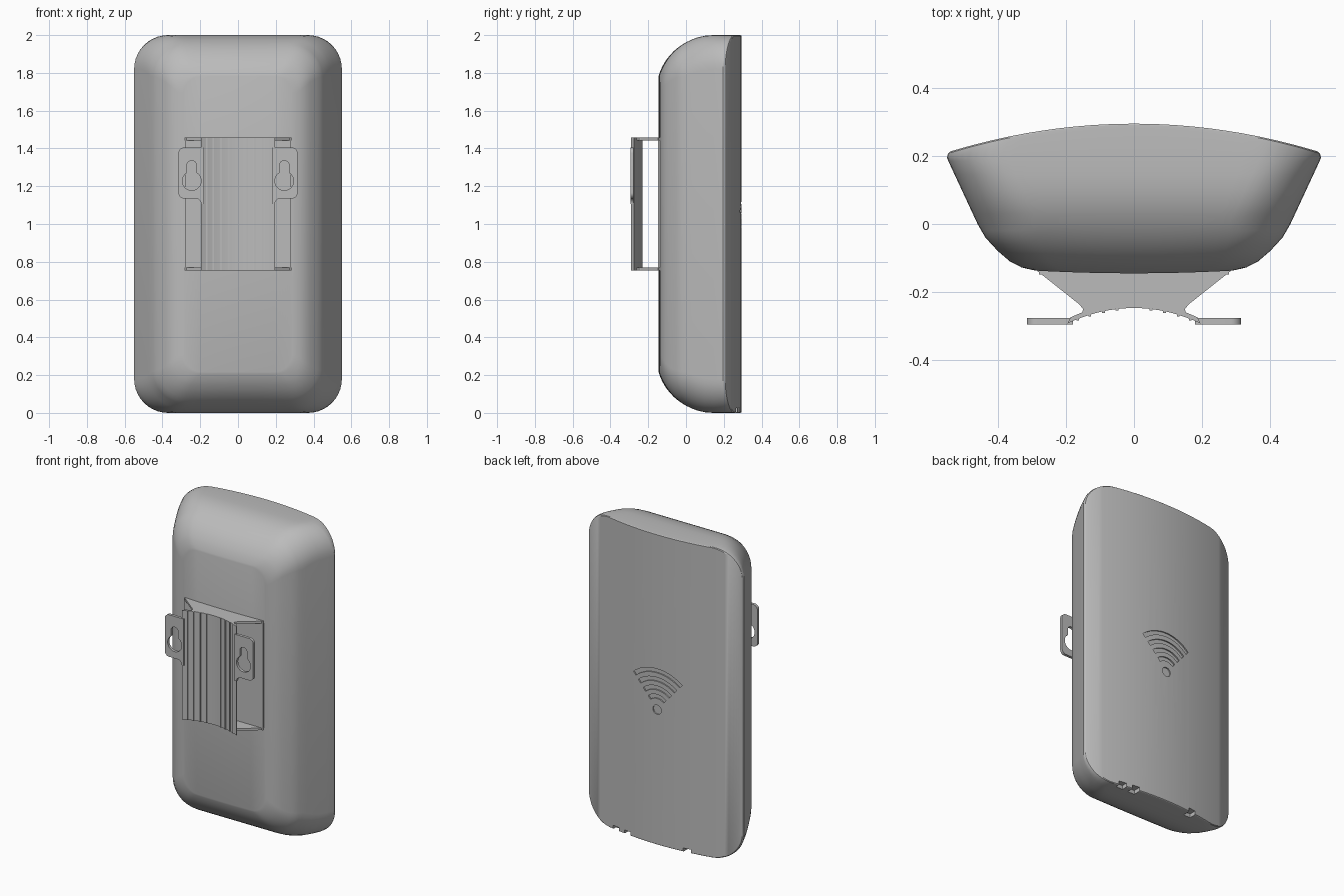
import bpy, bmesh
from math import sin, cos, pi, sqrt, radians

cube = bpy.data.objects.get("Cube")
if cube:
    bpy.data.objects.remove(cube)

grey = bpy.data.materials.new("plain grey")
grey.use_nodes = True
COLOR = (0.5, 0.5, 0.5, 1)
grey.diffuse_color = COLOR
grey.node_tree.nodes["Principled BSDF"].inputs["Base Color"].default_value = COLOR


def finish(name, bm):
    bmesh.ops.recalc_face_normals(bm, faces=bm.faces)
    mesh = bpy.data.meshes.new(name)
    bm.to_mesh(mesh)
    bm.free()
    mesh.materials.append(grey)
    ob = bpy.data.objects.new(name, mesh)
    bpy.context.collection.objects.link(ob)
    return ob


def activate(ob):
    bpy.ops.object.select_all(action='DESELECT')
    ob.select_set(True)
    bpy.context.view_layer.objects.active = ob


def smooth(ob, angle=30):
    activate(ob)
    bpy.ops.object.shade_smooth_by_angle(angle=radians(angle))


def cut(ob, cutters):
    activate(ob)
    for c in cutters:
        mod = ob.modifiers.new("cut", 'BOOLEAN')
        mod.operation, mod.solver, mod.object = 'DIFFERENCE', 'EXACT', c
        bpy.ops.object.modifier_apply(modifier=mod.name)
        bpy.data.objects.remove(c)


def strip(name, lower, upper):
    """Closed solid between two matching outlines."""
    bm = bmesh.new()
    a = [bm.verts.new(p) for p in lower]
    b = [bm.verts.new(p) for p in upper]
    n = len(a)
    bm.faces.new(a)
    bm.faces.new(b)
    for i in range(n):
        j = (i + 1) % n
        bm.faces.new((a[i], a[j], b[j], b[i]))
    return finish(name, bm)


def prism_z(name, pts, z0, z1):
    return strip(name, [(x, y, z0) for x, y in pts], [(x, y, z1) for x, y in pts])


def prism_y(name, pts, y0, y1):
    return strip(name, [(x, y0, z) for x, z in pts], [(x, y1, z) for x, z in pts])


def box(name, x0, x1, y0, y1, z0, z1):
    return prism_z(name, [(x0, y0), (x1, y0), (x1, y1), (x0, y1)], z0, z1)


def arc(cx, cy, r, a0, a1, n=8):
    return [(cx + r * cos(radians(a0 + (a1 - a0) * i / n)),
             cy + r * sin(radians(a0 + (a1 - a0) * i / n))) for i in range(n + 1)]


def back(x):
    return 0.295 - 0.28 * x * x


# Housing: rounded rectangles lofted from the front to the domed back
WIDTHS = [(-0.137, 0.29), (-0.128, 0.33), (-0.11, 0.365), (-0.08, 0.4),
          (-0.04, 0.437), (0, 0.46), (0.185, 0.546)]


def half_width(y):
    for (y0, w0), (y1, w1) in zip(WIDTHS, WIDTHS[1:]):
        if y <= y1:
            return w0 + (w1 - w0) * (y - y0) / (y1 - y0)


def half_outline(w, h, r):
    """Upper half of a rounded rectangle, from -x to +x."""
    left = arc(-w + r, h - r, r, 180, 90, 10)
    right = arc(w - r, h - r, r, 90, 0, 10)
    mid = [((w - r) * (i / 8 - 1), h) for i in range(1, 16)]
    return left + mid + right


rings = []
for y in (-0.137, -0.134, -0.128, -0.119, -0.11, -0.095, -0.08, -0.06, -0.04, -0.02,
          0, 0.03, 0.06, 0.1, 0.145, 0.185):
    h = 0.71 + sqrt(0.0841 - min(0, y - 0.145) ** 2 * 0.99)
    front = max(0, -y / 0.137)
    r = 0.18 - 0.08 * front
    top = [(x, y - 0.008 * front * max(0, 1 - (x / 0.29) ** 2), z)
           for x, z in half_outline(half_width(y), h, r)]
    rings.append(top)
for w, h, drop in ((0.55, 1.0, 0.015), (0.547, 0.999, 0.004), (0.541, 0.996, 0)):
    rings.append([(x, back(x) - drop, z) for x, z in half_outline(w, h, 0.18)])

bm = bmesh.new()
loops = []
for top in rings:
    up = [bm.verts.new((x, y, 1 + z)) for x, y, z in top]
    low = [bm.verts.new((x, y, 1 - z)) for x, y, z in top]
    loops.append((up, low))
for (u0, l0), (u1, l1) in zip(loops, loops[1:]):
    a, b = u0 + l0[::-1], u1 + l1[::-1]
    for i in range(len(a)):
        j = (i + 1) % len(a)
        bm.faces.new((a[i], a[j], b[j], b[i]))
for u, l in (loops[0], loops[-1]):
    for i in range(len(u) - 1):
        bm.faces.new((u[i], u[i + 1], l[i + 1], l[i]))
housing = finish("housing", bm)

# Engraved signal symbol and the cable notches in the lower back edge
DOT_Z = 0.87


def engraver(pts):
    return strip("engraver", [(x, back(x) - 0.008, z) for x, z in pts],
                 [(x, 0.4, z) for x, z in pts])


cutters = [engraver(arc(0, DOT_Z, 0.03, 0, 345, 23))]
for r in (0.085, 0.14, 0.195, 0.25):
    cutters.append(engraver(arc(0, DOT_Z, r + 0.013, 49, 131, 16)
                            + arc(0, DOT_Z, r - 0.013, 131, 49, 16)))
for x in (-0.205, 0.22, 0.31):
    cutters.append(box("notch", x - 0.025, x + 0.025, 0.235, 0.4, -0.1, 0.025))
cut(housing, cutters)
smooth(housing)

# Pole bracket: base pad, two end webs and a curved, ribbed saddle
Z0, Z1 = 0.755, 1.457
box("bracket_base", -0.28, 0.28, -0.148, -0.12, Z0, Z1)


def saddle_y(x):
    return -0.247 - 0.045 * (x / 0.195) ** 2


xs = [0.195 * (i / 10 - 1) for i in range(21)]
outer = [(x, saddle_y(x)) for x in xs]
inner = [(x * 0.96, saddle_y(x) + 0.017) for x in reversed(xs)]
smooth(prism_z("saddle", outer + inner, Z0, Z1))
for x in (0.05, 0.09, 0.13, 0.165):
    for s in (-1, 1):
        y = saddle_y(x)
        box("saddle_rib", s * x - 0.004, s * x + 0.004, y - 0.005, y + 0.008, Z0, Z1)

side = [(0.295, -0.13), (0.16, -0.237), (0.15, -0.25), (0.152, -0.262)]
web = side + [p for p in reversed(outer) if abs(p[0]) < 0.15] + [(-x, y) for x, y in reversed(side)]
for name, z in (("lower_web", Z0), ("upper_web", Z1 - 0.014)):
    prism_z(name, web, z, z + 0.014)

# Mounting ears with keyholes
for s, name in ((1, "left_ear"), (-1, "right_ear")):
    shape = [(0.18, 1.405)] + arc(0.285, 1.375, 0.03, 90, 0) + arc(0.285, 1.165, 0.03, 0, -90)
    shape += arc(0.225, 1.105, 0.03, 90, 180) + [(0.18, 1.105)]
    ear = prism_y(name, [(s * x, z) for x, z in shape], -0.295, -0.277)
    hole = arc(0.245, 1.228, 0.05, 120, 420, 20) + arc(0.245, 1.31, 0.026, 0, 180)
    cut(ear, [prism_y("keyhole", [(s * x, z) for x, z in hole], -0.4, -0.2)])
    smooth(ear)
